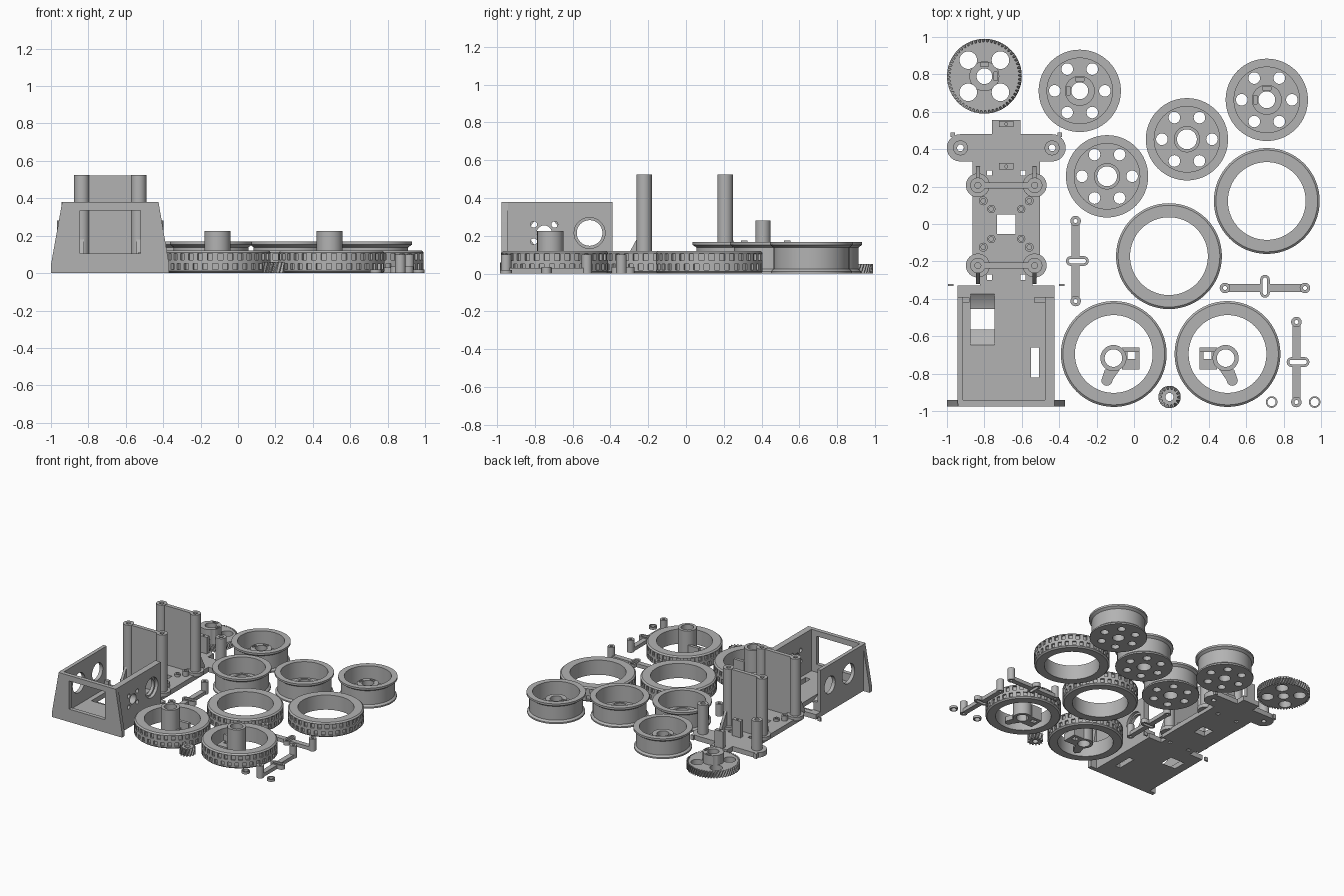
import bpy, bmesh, math
from mathutils import Matrix

if "Cube" in bpy.data.objects:
    bpy.data.objects.remove(bpy.data.objects["Cube"])

GREY = bpy.data.materials.new("plain grey")
GREY.diffuse_color = (0.45, 0.45, 0.45, 1)
GREY.use_nodes = True
GREY.node_tree.nodes["Principled BSDF"].inputs["Base Color"].default_value = GREY.diffuse_color
CX = -0.683                      # centre line of the chassis


# ---- helpers ----
def prism(bm, pts, a, b, axis="z"):
    """Extrude a 2D outline from a to b along an axis."""
    place = {"z": lambda u, v, w: (u, v, w), "y": lambda u, v, w: (u, w, v),
             "x": lambda u, v, w: (w, u, v)}[axis]
    lo = [bm.verts.new(place(u, v, a)) for u, v in pts]
    hi = [bm.verts.new(place(u, v, b)) for u, v in pts]
    faces = [bm.faces.new(lo), bm.faces.new(hi[::-1])]
    for i in range(len(pts)):
        j = (i + 1) % len(pts)
        faces.append(bm.faces.new((lo[i], hi[i], hi[j], lo[j])))
    bmesh.ops.recalc_face_normals(bm, faces=faces)


def circle(x, y, r, n=32):
    return [(x + r * math.cos(2 * math.pi * i / n), y + r * math.sin(2 * math.pi * i / n))
            for i in range(n)]


def cyl(bm, x, y, r, a, b, axis="z", n=32):
    prism(bm, circle(x, y, r, n), a, b, axis)


def box(bm, x0, x1, y0, y1, z0, z1):
    prism(bm, [(x0, y0), (x1, y0), (x1, y1), (x0, y1)], z0, z1)


def tube(bm, x, y, ro, ri, a, b, n=32):
    lathe(bm, [(ri, a), (ri, b), (ro, b), (ro, a)], n, x, y)


def lathe(bm, prof, n, x=0, y=0):
    """Revolve a closed (radius, z) outline; returns faces keyed by (step, edge)."""
    rings = [[bm.verts.new((x + r * math.cos(2 * math.pi * i / n),
                            y + r * math.sin(2 * math.pi * i / n), z)) for r, z in prof]
             for i in range(n)]
    out, m = {}, len(prof)
    for i in range(n):
        p, q = rings[i], rings[(i + 1) % n]
        for k in range(m):
            out[i, k] = bm.faces.new((p[k], q[k], q[(k + 1) % m], p[(k + 1) % m]))
    bmesh.ops.recalc_face_normals(bm, faces=list(out.values()))
    return out


def finish(name, bm, cut=None, loc=(0, 0, 0)):
    me = bpy.data.meshes.new(name)
    bm.to_mesh(me)
    bm.free()
    me.materials.append(GREY)
    ob = bpy.data.objects.new(name, me)
    bpy.context.collection.objects.link(ob)
    bpy.context.view_layer.objects.active = ob
    for o in bpy.context.selected_objects:
        o.select_set(False)
    ob.select_set(True)
    if cut:
        cme = bpy.data.meshes.new("cutter")
        cut.to_mesh(cme)
        cut.free()
        co = bpy.data.objects.new("cutter", cme)
        co.hide_render = True
        bpy.context.collection.objects.link(co)
        mod = ob.modifiers.new("cut", "BOOLEAN")
        mod.object, mod.operation, mod.solver, mod.use_self = co, "DIFFERENCE", "EXACT", True
        bpy.ops.object.modifier_apply(modifier="cut")
        bpy.data.objects.remove(co)
    bpy.ops.object.shade_smooth_by_angle(angle=math.radians(30))
    ob.location = loc
    return ob


def copy(ob, name, loc):
    c = ob.copy()
    c.name, c.location = name, loc
    bpy.context.collection.objects.link(c)


# ---- wheel rims: rear pair with nut slots, front pair with bearing seats ----
def rim(name, hub_r, hole_r, hub_h, slots, spots):
    bm, cut = bmesh.new(), bmesh.new()
    lathe(bm, [(hole_r, 0), (hole_r, hub_h), (hub_r, hub_h), (hub_r, .035), (.175, .035),
               (.175, .168), (.22, .168), (.22, .152), (.2, .138), (.2, .025),
               (.215, .012), (.215, 0)], 64)
    for i in range(6):
        a = i * math.pi / 3
        cyl(cut, .134 * math.cos(a), .134 * math.sin(a), .031, -.1, .1, n=24)
    if slots:
        box(cut, -.022, .022, .053, .071, .05, .2)
        box(cut, -.071, -.053, -.022, .022, .05, .2)
    ob = finish(name + "_1", bm, cut, (*spots[0], 0))
    copy(ob, name + "_2", (*spots[1], 0))


rim("rear_rim", .08, .045, .11, True, [(-.29, .712), (.71, .664)])
rim("front_rim", .07, .053, .08, False, [(-.144, .255), (.283, .453)])

# ---- tyres with two staggered rows of tread notches ----
bm = bmesh.new()
N = 64
f = lathe(bm, [(.208, 0), (.272, 0), (.283, .01), (.283, .018), (.283, .05), (.283, .07),
               (.283, .104), (.283, .11), (.272, .12), (.208, .12)], N)
notches = [f[i, 3 if i % 2 else 5] for i in range(N)]
for face in bmesh.ops.extrude_discrete_faces(bm, faces=notches)["faces"]:
    bmesh.ops.translate(bm, vec=-face.normal * .014, verts=face.verts)
tyre = finish("tyre_1", bm, None, (.187, -.172, 0))
for k, p in enumerate([(.71, .123), (-.108, -.695), (.5, -.695)]):
    copy(tyre, f"tyre_{k + 2}", (*p, 0))


# ---- helical gears ----
def gear_body(bm, teeth, root, tip, h, twist):
    pts = []
    for t in range(teeth):
        for frac, r in ((0, root), (.35, root), (.55, tip), (.8, tip)):
            a = 2 * math.pi * (t + frac) / teeth
            pts.append((r * math.cos(a), r * math.sin(a)))
    prism(bm, pts, 0, h)
    top = [v for v in bm.verts if v.co.z > h / 2]
    bmesh.ops.rotate(bm, verts=top, cent=(0, 0, 0), matrix=Matrix.Rotation(twist, 3, "Z"))


bm, cut = bmesh.new(), bmesh.new()
gear_body(bm, 56, .183, .2, .052, .12)
cyl(bm, 0, 0, .08, .01, .13)
cyl(cut, 0, 0, .042, -.1, .3)
for sx in (-1, 1):
    for sy in (-1, 1):
        cyl(cut, .086 * sx, .086 * sy, .047, -.1, .3)
box(cut, -.022, .022, .052, .07, .075, .3)
box(cut, .052, .07, -.022, .022, .075, .3)
finish("spur_gear", bm, cut, (-.8, .79, 0))

bm, cut = bmesh.new(), bmesh.new()
gear_body(bm, 14, .042, .06, .06, .35)
cyl(cut, 0, 0, .022, -.1, .3, n=20)
finish("pinion_gear", bm, cut, (.19, -.925, 0))

# ---- steering knuckles, mirrored ----
for s, x, name in ((1, -.11, "left_knuckle"), (-1, .49, "right_knuckle")):
    bm = bmesh.new()
    tube(bm, 0, 0, .07, .047, 0, .225)
    # steering arm
    tip = [(-.035 * s + .03 * math.cos(a), -.118 + .03 * math.sin(a))
           for a in [math.pi + i * math.pi / 8 for i in range(9)]]
    prism(bm, tip + [(-.005 * s + .04, -.06), (-.005 * s - .04, -.06)], 0, .04)
    # fork
    for y0, y1, z in ((.032, .057, .11), (-.062, -.005, .06)):
        xs = sorted((.045 * s, .14 * s))
        box(bm, *xs, y0, y1, 0, z)
    for u, v in ((.055, .075), (.118, .14)):
        xs = sorted((u * s, v * s))
        box(bm, *xs, -.02, .05, 0, .06)
    finish(name, bm, None, (x, -.717, 0))

# ---- steering links with end posts and a slotted centre eyelet ----
bm, cut = bmesh.new(), bmesh.new()
box(bm, -.021, .021, -.2, .2, 0, .03)
for y in (-.214, .214):
    tube(bm, 0, y, .028, .011, 0, .1, 20)


def slot(x0, x1, r):
    return [((x1 if i <= 8 else x0) + r * math.sin(i * math.pi / 8 if i <= 8 else (i - 1) * math.pi / 8),
             r * math.cos(i * math.pi / 8 if i <= 8 else (i - 1) * math.pi / 8)) for i in range(18)]


prism(bm, slot(-.026, .044, .026), 0, .035)
prism(cut, slot(-.026, .044, .012), -.1, .2)
link = finish("steering_link_1", bm, cut, (-.312, -.198, 0))
copy(link, "steering_link_2", (.868, -.738, 0))
copy(link, "steering_link_3", (.7, -.342, 0))
bpy.data.objects["steering_link_3"].rotation_euler.z = math.pi / 2

# ---- washers ----
for k, x in enumerate((.736, .966)):
    bm = bmesh.new()
    tube(bm, x, -.952, .031, .022, 0, .02, 24)
    finish(f"washer_{k + 1}", bm)

# ---- chassis plate ----
bm, cut = bmesh.new(), bmesh.new()
arc = [(.245 + .073 * math.sin(i * math.pi / 12), .407 + .073 * math.cos(i * math.pi / 12))
       for i in range(13)]
half = [(.075, .555), (.075, .48)] + arc + [(.18, .334), (.18, -.27), (.14, -.27), (.14, -.35)]
prism(bm, [(CX + x, y) for x, y in half] + [(CX - x, y) for x, y in half[::-1]], 0, .04)
box(cut, CX - .05, CX + .05, -.053, .05, -.1, .1)
for s in (-1, 1):
    for y in (.272, -.285):
        box(cut, CX + s * .09 - .014, CX + s * .09 + .014, y - .014, y + .014, -.1, .1)
    cyl(cut, CX + .245 * s, .407, .018, -.1, .1, n=20)
finish("chassis_plate", bm, cut)

# ---- steering posts, mounting bosses, servo posts ----
bm = bmesh.new()
for s in (-1, 1):
    tube(bm, CX + .245 * s, .407, .04, .018, .03, .28)
    ex = CX + s * .285
    box(bm, ex - .012, ex + .012, .465, .49, 0, .04)
    tabx = CX + s * .297
    box(bm, tabx - .015, tabx + .015, -.332, -.32, 0, .03)
    for t in (-1, 1):
        tube(bm, CX + .123 * s, .124 * t, .024, .012, .03, .08, 20)
        tube(bm, CX + .08 * s, .08 * t, .022, .012, .03, .06, 20)
finish("posts_and_bosses", bm)

bm, cut = bmesh.new(), bmesh.new()
for y in (.535, .308):
    box(bm, CX - .038, CX + .038, y - .017, y + .017, .03, .175)
    cyl(cut, CX, y, .008, .08, .3, n=16)
finish("servo_posts", bm, cut)

# ---- bulkheads: a wall between two tall posts with gussets ----
for name, y, d in (("front_bulkhead", .207, 1), ("rear_bulkhead", -.222, -1)):
    bm = bmesh.new()
    box(bm, CX - .13, CX + .13, y - .016, y + .016, .03, .522)
    for s in (-1, 1):
        x = CX + .152 * s
        tube(bm, x, y, .041, .016, .03, .525)
        tube(bm, x, y, .064, .03, .03, .06)
        prism(bm, [(y + .035 * d, .03), (y + .1 * d, .03), (y + .1 * d, .07),
                   (y + .035 * d, .19)], x - .011, x + .011, "x")
    finish(name, bm)

# ---- motor box ----
X0, X1 = -.945, -.425
bm, cut = bmesh.new(), bmesh.new()
box(bm, X0, X1, -.975, -.33, 0, .04)
box(cut, -.552, -.507, -.82, -.66, -.1, .1)
cyl(cut, -.51, .215, .222, -.875, -.745, "x", 64)
finish("motor_tray", bm, cut)

bm, cut = bmesh.new(), bmesh.new()
box(bm, X0, X0 + .03, -.96, -.39, .02, .38)
cyl(cut, -.51, .215, .07, -1.2, -.8, "x")
cyl(cut, -.75, .215, .08, -1.2, -.8, "x")
finish("motor_box_left_wall", bm, cut)

bm, cut = bmesh.new(), bmesh.new()
box(bm, X1 - .05, X1, -.96, -.39, .02, .38)
cyl(cut, -.51, .215, .068, -.6, -.3, "x")
cyl(cut, -.51, .215, .082, X1 - .025, -.3, "x")
cyl(cut, -.75, .215, .04, -.6, -.3, "x")
for s in (-1, 1):
    for t in (-1, 1):
        cyl(cut, -.75 + .055 * s, .215 + .045 * t, .017, -.6, -.3, "x", 16)
finish("motor_box_right_wall", bm, cut)

bm, cut = bmesh.new(), bmesh.new()
prism(bm, [(-1, 0), (-.368, 0), (-.368, .045), (-.425, .38), (-.94, .38), (-1, .045)],
      -.975, -.942, "y")
box(cut, -.845, -.52, -1.2, -.8, .105, .335)
finish("motor_box_front_wall", bm, cut)

# braces at the open end of the box
bm = bmesh.new()
for x0, x1 in ((X0 + .02, X0 + .065), (X1 - .11, X1 - .04)):
    box(bm, x0, x1, -.42, -.392, .03, .11)
finish("motor_box_braces", bm)
